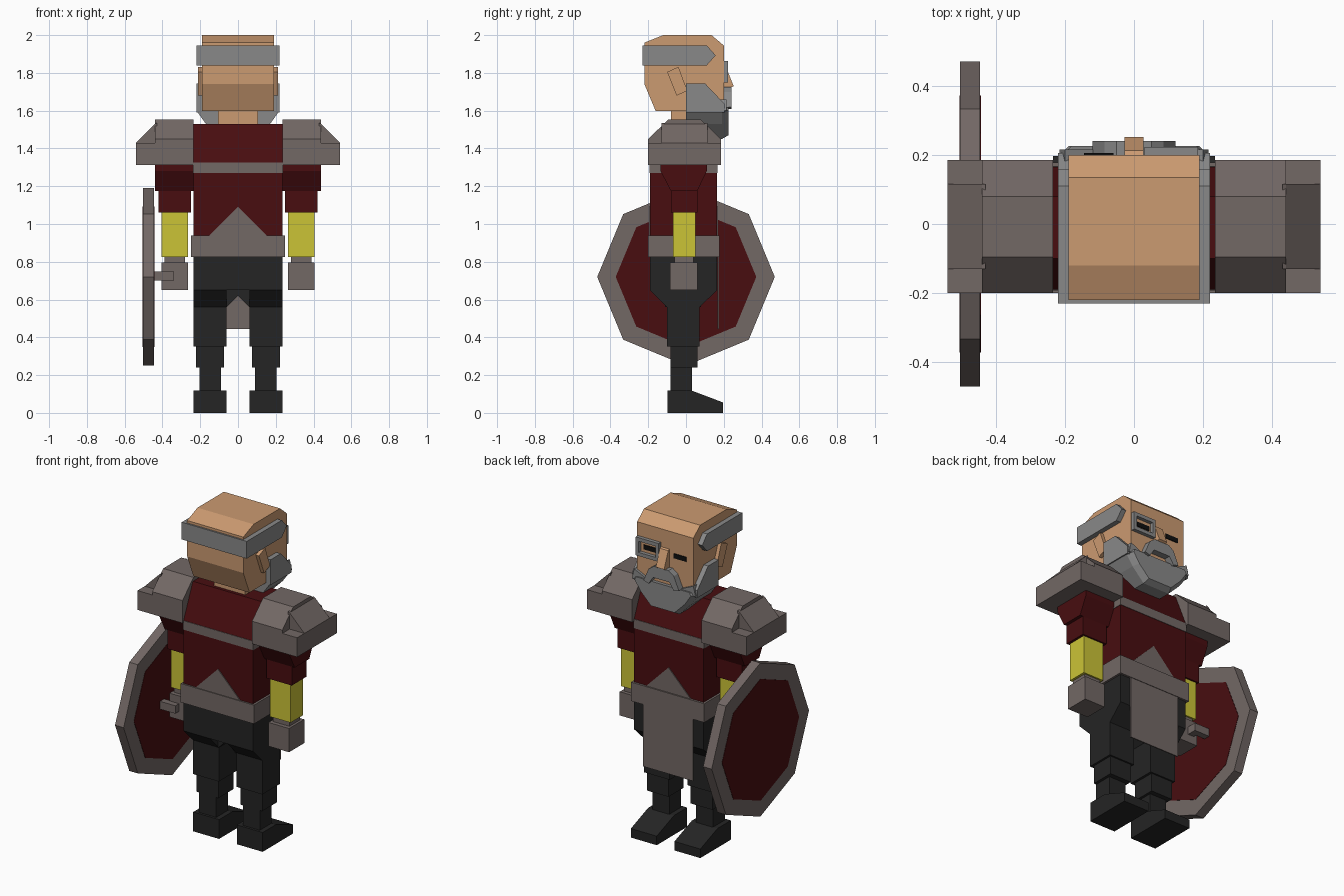
import bpy, bmesh, math
from mathutils import Vector

cube = bpy.data.objects.get("Cube")
if cube:
    bpy.data.objects.remove(cube, do_unlink=True)


def material(name, r, g, b):
    m = bpy.data.materials.new(name)
    m.use_nodes = True
    m.diffuse_color = (r, g, b, 1)
    m.node_tree.nodes["Principled BSDF"].inputs["Base Color"].default_value = (r, g, b, 1)
    return m


SKIN = material("skin", .60, .325, .165)
HAIR = material("grey_hair", .25, .25, .25)
RED = material("maroon_cloth", .065, .004, .005)
ARMOUR = material("dull_armour", .17, .138, .13)
YELLOW = material("yellow_sleeve", .60, .55, .037)
BLACK = material("black_cloth", .018, .018, .018)
EYE = material("eye_black", .005, .005, .005)


def finish(name, bm, *mats):
    bmesh.ops.recalc_face_normals(bm, faces=bm.faces)
    mesh = bpy.data.meshes.new(name)
    bm.to_mesh(mesh)
    bm.free()
    for m in mats:
        mesh.materials.append(m)
    ob = bpy.data.objects.new(name, mesh)
    bpy.context.collection.objects.link(ob)
    return ob


def prism(name, axis, pts, lo, hi, mat):
    """Extrude a 2D profile along an axis; the profile uses the other two axes in order."""
    bm = bmesh.new()

    def place(p, t):
        c = list(p)
        c.insert("xyz".index(axis), t)
        return bm.verts.new(c)
    a = [place(p, lo) for p in pts]
    b = [place(p, hi) for p in pts]
    bm.faces.new(a)
    bm.faces.new(b)
    for i in range(len(pts)):
        j = (i + 1) % len(pts)
        bm.faces.new((a[i], a[j], b[j], b[i]))
    return finish(name, bm, mat)


def box(name, x, y, z, mat):
    corners = [(x[0], y[0]), (x[1], y[0]), (x[1], y[1]), (x[0], y[1])]
    return prism(name, "z", corners, z[0], z[1], mat)


def hull(name, pts, mat):
    bm = bmesh.new()
    for p in pts:
        bm.verts.new(p)
    bmesh.ops.convex_hull(bm, input=bm.verts)
    bmesh.ops.dissolve_limit(bm, angle_limit=.01, verts=bm.verts, edges=bm.edges)
    return finish(name, bm, mat)


def mirrored(half):
    return half + [(-x, z) for x, z in reversed(half)]


# Head, neck and headband
prism("head", "x", [(-.12, 2), (.135, 2), (.2, 1.945), (.2, 1.597), (-.16, 1.597),
                    (-.22, 1.74), (-.22, 1.96)], -.19, .19, SKIN)
box("neck", (-.105, .105), (-.08, .05), (1.5, 1.6), SKIN)
box("headband_back", (-.22, .22), (-.23, -.215), (1.84, 1.945), HAIR)

# Face
prism("nose", "x", [(.19, 1.84), (.212, 1.83), (.252, 1.73), (.2, 1.70)], -.028, .028, SKIN)
for x0, x1, z0, z1 in ((.03, .185, 1.84, 1.862), (.03, .185, 1.75, 1.772),
                       (.03, .05, 1.77, 1.842), (.165, .185, 1.77, 1.842)):
    box("eyeglass_frame", (x0, x1), (.195, .222), (z0, z1), HAIR)
jaw = mirrored([(.22, 1.6), (.17, 1.53), (.09, 1.45)])
chin = mirrored([(.18, 1.62), (.19, 1.6), (.15, 1.54), (.08, 1.47)])
hull("beard_jaw", [(x, y, z) for x, z in jaw for y in (0, .19)]
     + [(x, .225, z) for x, z in chin], HAIR)
prism("moustache", "y", mirrored([(.05, 1.725), (.085, 1.70), (.12, 1.62), (.085, 1.61),
                                  (.055, 1.655)]), .195, .24, HAIR)

# Torso, trim and belt
prism("torso", "x", [(-.19, .83), (.165, .83), (.165, 1.325), (.08, 1.53), (-.1, 1.53),
                     (-.19, 1.325)], -.235, .235, RED)
box("chest_band", (-.238, .238), (-.193, .168), (1.27, 1.325), ARMOUR)
box("belt", (-.248, .248), (-.2, .178), (.825, .94), ARMOUR)
for y in (-.195, .163):
    prism("belt_point", "y", [(-.155, .935), (.155, .935), (0, 1.092)], y, y + .007, ARMOUR)
box("front_flap", (-.17, .17), (.168, .175), (.445, .84), ARMOUR)

# Hips
box("hips", (-.07, .07), (-.19, .165), (.65, .83), BLACK)
prism("crotch", "y", [(-.06, .66), (.06, .66), (.06, .56), (0, .62), (-.06, .56)],
      -.11, .08, BLACK)

for side, s in (("left", 1), ("right", -1)):
    def sx(a, b):
        return tuple(sorted((s * a, s * b)))

    # Side hair, ears, eyes
    prism(side + "_headband", "x", [(-.23, 1.84), (.11, 1.84), (.157, 1.893), (.11, 1.945),
                                    (-.23, 1.945)], *sx(.185, .22), HAIR)
    prism(side + "_ear", "x", [(-.10, 1.805), (-.04, 1.832), (.007, 1.705), (-.05, 1.68)],
          *sx(.18, .212), SKIN)
    prism(side + "_sideburn", "x", [(0, 1.745), (.1, 1.745), (.205, 1.635), (.205, 1.59),
                                    (0, 1.59)], *sx(.18, .22), HAIR)
    prism(side + "_beard_corner", "y", [(s * .215, 1.6), (s * .2, 1.66), (s * .09, 1.61),
                                        (s * .09, 1.58)], .18, .215, HAIR)
    box(side + "_eye", sx(.06, .145), (.196, .205), (1.79, 1.818), EYE)

    # Shoulder armour
    box(side + "_pauldron_base", sx(.235, .54), (-.2, .185), (1.312, 1.43), ARMOUR)
    prism(side + "_pauldron_top", "x", [(-.2, 1.42), (.185, 1.42), (.185, 1.45), (.08, 1.552),
                                        (-.095, 1.552), (-.2, 1.45)], *sx(.235, .44), ARMOUR)
    prism(side + "_pauldron_slope", "y", [(s * .43, 1.535), (s * .44, 1.53), (s * .54, 1.43),
                                          (s * .43, 1.42)], -.13, .115, ARMOUR)

    # Arm
    prism(side + "_upper_sleeve", "x", [(-.135, 1.32), (.11, 1.32), (.11, 1.28), (.06, 1.175),
                                        (-.08, 1.175), (-.135, 1.28)], *sx(.23, .44), RED)
    box(side + "_lower_sleeve", sx(.25, .42), (-.08, .06), (1.06, 1.18), RED)
    box(side + "_forearm", sx(.265, .405), (-.07, .05), (.825, 1.065), YELLOW)
    box(side + "_wrist", sx(.28, .39), (-.06, .04), (.79, .83), ARMOUR)
    box(side + "_hand", sx(.265, .405), (-.085, .062), (.65, .795), ARMOUR)

    # Leg
    prism(side + "_thigh", "x", [(-.19, .83), (.165, .83), (.165, .65), (.072, .56),
                                 (.072, .352), (-.1, .352), (-.1, .56), (-.19, .65)],
          *sx(.06, .235), BLACK)
    box(side + "_knee", sx(.075, .222), (-.082, .062), (.24, .36), BLACK)
    box(side + "_shin", sx(.09, .205), (-.082, .032), (.11, .25), BLACK)
    prism(side + "_boot", "x", [(-.097, 0), (.197, 0), (.197, .055), (.03, .118),
                                (-.097, .118)], *sx(.06, .235), BLACK)


# Octagonal shield with a coloured centre on both faces
def octagon(r):
    return [(r * math.cos(k * math.pi / 4), .72 + r * math.sin(k * math.pi / 4))
            for k in range(8)]


prism("shield_rim", "x", octagon(.47), -.503, -.445, ARMOUR)
prism("shield_panel", "x", octagon(.372), -.505, -.443, RED)

# Shield grip
box("shield_grip", (-.38, -.34), (-.12, .12), (.70, .748), ARMOUR)
for y in (-.12, .08):
    box("grip_post", (-.446, -.37), (y, y + .04), (.70, .748), ARMOUR)
